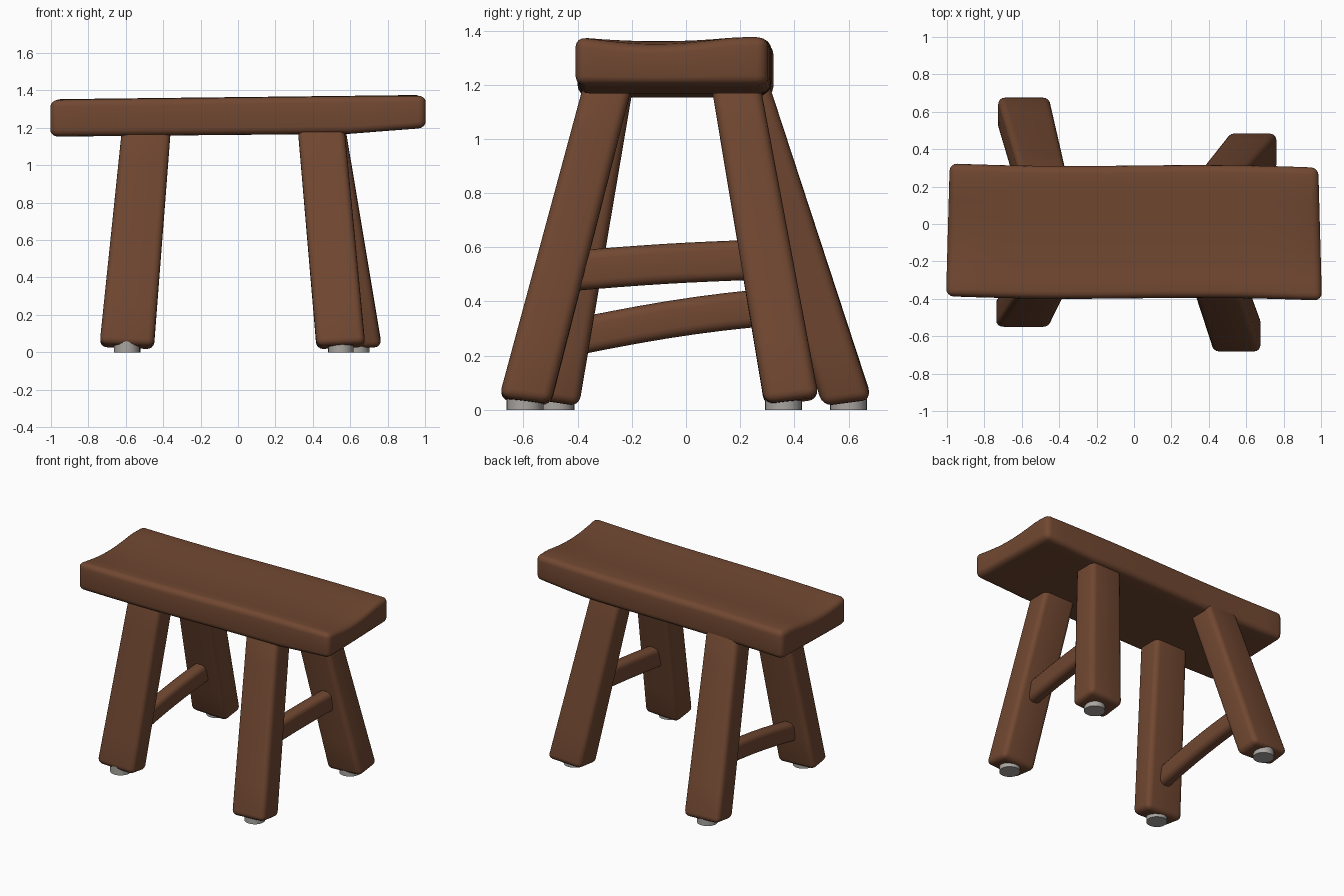
import bpy, bmesh, math
from mathutils import Vector

if "Cube" in bpy.data.objects:
    bpy.data.objects.remove(bpy.data.objects["Cube"])


def material(name, rgb):
    m = bpy.data.materials.new(name)
    m.diffuse_color = (*rgb, 1)
    m.use_nodes = True
    m.node_tree.nodes["Principled BSDF"].inputs["Base Color"].default_value = m.diffuse_color
    return m


wood = material("brown wood", (0.165, 0.064, 0.031))
pad = material("grey pad", (0.40, 0.38, 0.36))


def rounded_box(name, size, radius, cuts, shape):
    """Soft-edged box, sliced along x/y/z, then reshaped by shape(co)."""
    bm = bmesh.new()
    bmesh.ops.create_cube(bm, size=1)
    for v in bm.verts:
        v.co = Vector([c * s for c, s in zip(v.co, size)])
    bmesh.ops.bevel(bm, geom=bm.edges[:], offset=radius, segments=4,
                    profile=0.5, affect='EDGES')
    for axis in range(3):
        inner = size[axis] - 2 * radius
        n = cuts[axis]
        for i in range(1, n):
            p, no = Vector(), Vector()
            p[axis] = -inner / 2 + inner * i / n
            no[axis] = 1
            bmesh.ops.bisect_plane(bm, geom=bm.verts[:] + bm.edges[:] + bm.faces[:],
                                   plane_co=p, plane_no=no)
    for v in bm.verts:
        v.co = shape(v.co.copy())
    for f in bm.faces:
        f.smooth = True
    bmesh.ops.recalc_face_normals(bm, faces=bm.faces[:])
    me = bpy.data.meshes.new(name)
    bm.to_mesh(me)
    bm.free()
    me.materials.append(wood)
    ob = bpy.data.objects.new(name, me)
    bpy.context.collection.objects.link(ob)
    return ob


def lerp(a, b, t):
    return a + (b - a) * t


# Seat: worn plank, slightly tilted, dished across and sagging at the ends
def seat_shape(c):
    u = (c.x + 1) / 2
    v = c.y / 0.71
    end = max(0, abs(c.x) - 0.75) / 0.25
    top = lerp(1.353, 1.376, u)
    bottom = lerp(1.153, 1.172, u) + 0.028 * max(0, (c.x - 0.6) / 0.4)
    dip = (0.012 + 0.02 * end ** 2) * max(0, math.cos(math.pi * (v + 0.08) * 1.25))
    t = (c.z + 0.105) / 0.21
    y = c.y + lerp(-0.03, -0.055, u) + 0.008 * math.sin(3 * c.x)
    x = c.x - 0.02 * v * (1 if c.x > 0 else -1) * end
    return Vector((x, y, lerp(bottom, top - dip, t)))


rounded_box("seat", (1.99, 0.71, 0.21), 0.04, (16, 12, 1), seat_shape)

# Legs: name, top centre, top size, bottom centre, bottom size, pad y
LEGS = [
    ("front_left", (-0.49, -0.285), (0.26, 0.18), (-0.595, -0.475), (0.29, 0.16), -0.48),
    ("back_left", (-0.49, 0.215), (0.25, 0.19), (-0.59, 0.595), (0.28, 0.18), 0.60),
    ("front_right", (0.445, -0.29), (0.25, 0.18), (0.55, -0.595), (0.26, 0.19), -0.595),
    ("back_right", (0.455, 0.185), (0.24, 0.18), (0.635, 0.39), (0.265, 0.20), 0.36),
]
Z0, Z1 = 0.03, 1.25

for name, tc, ts, bc, bs, pad_y in LEGS:
    side = 1 if bc[1] > 0 else -1
    out = 1 if bc[0] > 0 else -1

    def leg_shape(c):
        t = (c.z + 0.61) / 1.22
        w = c.x / 0.26 * lerp(bs[0], ts[0], t)
        d = c.y / 0.18 * lerp(bs[1], ts[1], t)
        lift = (1 - t) * 0.012 * (side * c.y / 0.09 + 0.5 * out * c.x / 0.13)
        k = t * 1.05
        return Vector((lerp(bc[0], tc[0], k) + w, lerp(bc[1], tc[1], k) + d,
                       lerp(Z0, Z1, t) + lift))

    rounded_box(name + "_leg", (0.26, 0.18, 1.22), 0.035, (1, 1, 6), leg_shape)

    # Grey foot pad under each leg
    bpy.ops.mesh.primitive_cylinder_add(vertices=24, radius=0.068, depth=0.06,
                                        location=(bc[0], pad_y, 0.03))
    foot = bpy.context.object
    foot.name = name + "_foot_pad"
    foot.data.materials.append(pad)
    bpy.ops.object.shade_smooth_by_angle()


# Stretchers between the front and back leg of each side
def stretcher(name, front, back, height, arch):
    a, b = Vector(front), Vector(back)
    length = b.y - a.y

    def shape(c):
        t = c.y / length + 0.5
        p = a.lerp(b, t)
        p.z += c.z + arch * math.sin(math.pi * t)
        p.x += c.x
        return p

    rounded_box(name, (0.095, length, height), 0.035, (1, 8, 1), shape)


stretcher("right_stretcher", (0.51, -0.45, 0.51), (0.565, 0.29, 0.555), 0.148, 0.006)
stretcher("left_stretcher", (-0.57, -0.43, 0.265), (-0.56, 0.50, 0.395), 0.138, 0.018)
